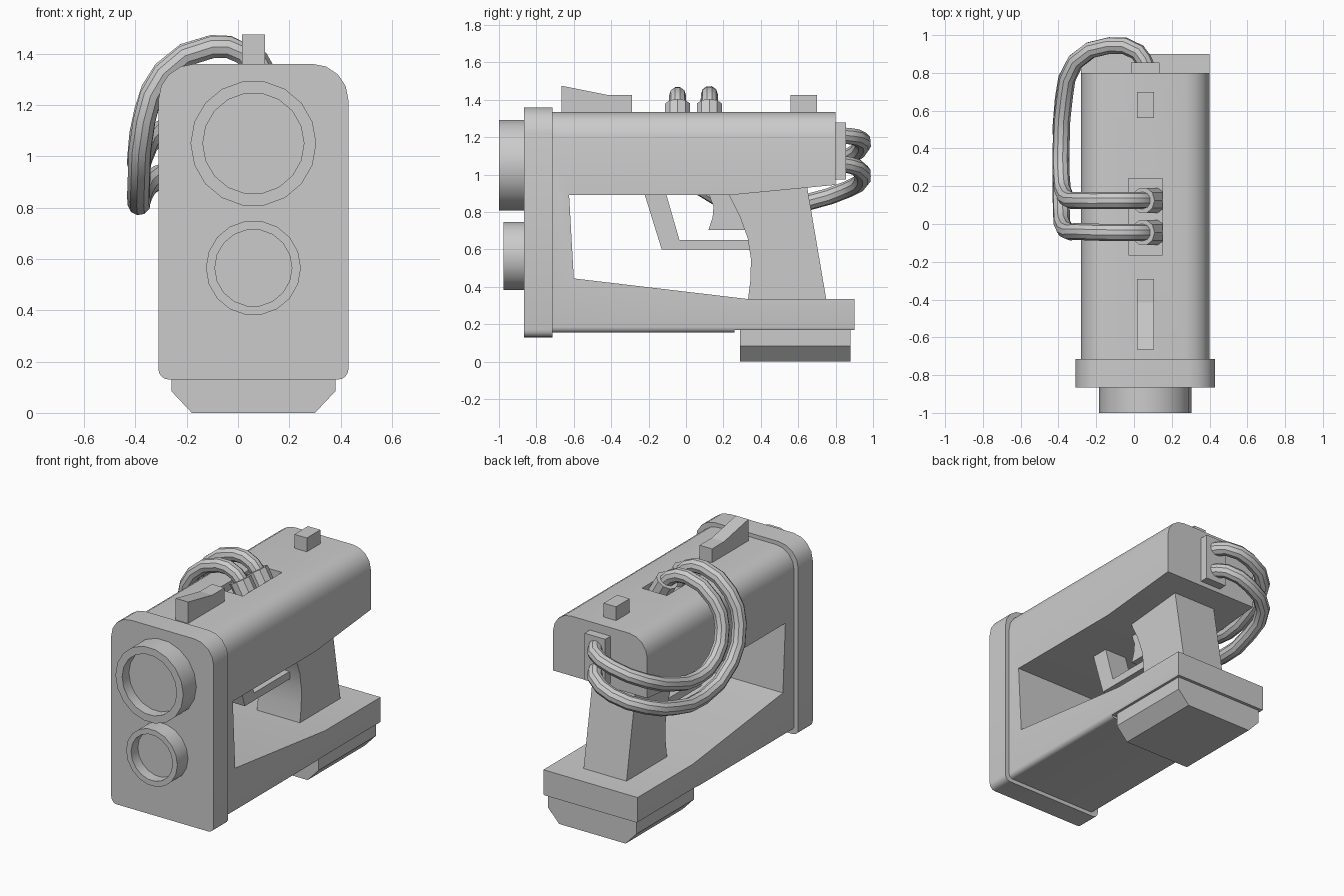
import bpy, bmesh, math
from mathutils import Vector

if "Cube" in bpy.data.objects:
    bpy.data.objects.remove(bpy.data.objects["Cube"])

CX = 0.06  # centre plane of the housing


def finish(name, bm, smooth=False):
    bmesh.ops.recalc_face_normals(bm, faces=bm.faces)
    me = bpy.data.meshes.new(name)
    bm.to_mesh(me)
    bm.free()
    ob = bpy.data.objects.new(name, me)
    bpy.context.collection.objects.link(ob)
    if smooth:
        shade(ob)
    return ob


def shade(ob):
    bpy.ops.object.select_all(action='DESELECT')
    bpy.context.view_layer.objects.active = ob
    ob.select_set(True)
    bpy.ops.object.shade_smooth_by_angle(angle=math.radians(35))


def prism(name, pts, axis, lo, hi, smooth=False):
    """Extrude a (y,z) outline along x, or an (x,z) outline along y."""
    bm = bmesh.new()
    put = (lambda p, d: (d, p[0], p[1])) if axis == 'X' else (lambda p, d: (p[0], d, p[1]))
    face = bm.faces.new([bm.verts.new(put(p, lo)) for p in pts])
    ext = bmesh.ops.extrude_face_region(bm, geom=[face])
    shift = Vector(put((0, 0), hi - lo))
    bmesh.ops.translate(bm, vec=shift, verts=[v for v in ext['geom'] if isinstance(v, bmesh.types.BMVert)])
    return finish(name, bm, smooth)


def box(name, x0, x1, y0, y1, z0, z1):
    return prism(name, [(y0, z0), (y1, z0), (y1, z1), (y0, z1)], 'X', x0, x1)


def section(half, z0, z1, r_top, r_bot):
    """Rounded rectangle around the centre plane."""
    pts = []
    for sx, z, r, a0 in ((1, z0, r_bot, -90), (1, z1, r_top, 0), (-1, z1, r_top, 90), (-1, z0, r_bot, 180)):
        cz = z + r if z == z0 else z - r
        for i in range(5):
            a = math.radians(a0 + 22.5 * i)
            pts.append((CX + sx * (half - r) + r * math.cos(a), cz + r * math.sin(a)))
    return pts


def cut(ob, cutter):
    m = ob.modifiers.new("cut", 'BOOLEAN')
    m.object, m.operation, m.solver = cutter, 'DIFFERENCE', 'EXACT'
    bpy.context.view_layer.objects.active = ob
    bpy.ops.object.modifier_apply(modifier=m.name)
    bpy.data.objects.remove(cutter, do_unlink=True)


def lathe(name, rings, centre, axis, n):
    """Closed stack of rings given as (distance along axis, radius)."""
    bm = bmesh.new()
    rot = Vector((0, 0, 1)).rotation_difference(Vector(axis)).to_matrix()
    loops = []
    for d, r in rings:
        loops.append([bm.verts.new(Vector(centre) + rot @ Vector((r * math.cos(2 * math.pi * i / n),
                      r * math.sin(2 * math.pi * i / n), d))) for i in range(n)])
    for a, b in zip(loops, loops[1:]):
        for i in range(n):
            bm.faces.new((a[i], a[(i + 1) % n], b[(i + 1) % n], b[i]))
    bm.faces.new(loops[0])
    bm.faces.new(loops[-1])
    return finish(name, bm, True)


# Main housing with the hand opening, open back, battery seat and hose recess cut out
body = prism("housing", section(0.34, 0.155, 1.335, 0.13, 0.03), 'Y', -0.74, 0.90)
cut(body, prism("opening_cutter", [(-0.625, 0.89), (0.23, 0.89), (0.80, 0.945), (0.80, 1.5), (1.1, 1.5),
                                   (1.1, 0.335), (0.33, 0.335), (-0.60, 0.445)], 'X', -1, 1))
cut(body, box("seat_cutter", -1, 1, 0.26, 1.1, 0, 0.17))
cut(body, box("recess_cutter", -0.03, 0.15, -0.165, 0.24, 1.28, 1.5))
shade(body)

# Front plate and the two hollow lens barrels
prism("front_plate", section(0.37, 0.13, 1.36, 0.14, 0.04), 'Y', -0.865, -0.715, True)
for name, z, r, ri, depth in (("upper_lens", 1.05, 0.245, 0.197, 1.0), ("lower_lens", 0.565, 0.185, 0.15, 0.975)):
    lathe(name, [(0.85, r), (depth, r), (depth, ri), (depth - 0.07, ri)], (CX, 0, z), (0, -1, 0), 18)

# Grip, trigger and guard
prism("grip", [(0.22, 0.91), (0.29, 0.77), (0.33, 0.66), (0.347, 0.55), (0.345, 0.44), (0.33, 0.32),
               (0.752, 0.32), (0.645, 0.95)], 'X', CX - 0.155, CX + 0.155, True)
prism("trigger", [(0.12, 0.90), (0.147, 0.83), (0.142, 0.77), (0.12, 0.705), (0.36, 0.705), (0.30, 0.90)],
      'X', CX - 0.06, CX + 0.06)
prism("trigger_guard", [(-0.223, 0.90), (-0.13, 0.60), (0.36, 0.60), (0.36, 0.65), (-0.035, 0.65), (-0.107, 0.90)],
      'X', CX - 0.08, CX + 0.08)

# Battery under the grip
prism("battery", [(-0.18, 0), (0.30, 0), (0.38, 0.085), (0.38, 0.18), (-0.26, 0.18), (-0.26, 0.085)],
      'Y', 0.29, 0.88)

# Sights and rear hose plate
prism("front_sight", [(-0.665, 1.32), (-0.665, 1.475), (-0.415, 1.425), (-0.29, 1.425), (-0.29, 1.32)],
      'X', 0.015, 0.105)
box("rear_sight", 0.015, 0.105, 0.56, 0.70, 1.32, 1.425)
box("hose_plate", -0.015, 0.135, 0.79, 0.855, 0.975, 1.28)

# Hose connectors, tilted toward the left side
for name, y in (("front_connector", -0.045), ("rear_connector", 0.125)):
    lathe(name, [(-0.12, 0.07), (0, 0.07)], (0.048, y, 1.37), (-0.5, 0, 0.87), 10)

# Two hoses looping from the connectors around the left side to the rear plate
paths = {
    "long_hose": [(0.08, -0.045, 1.32), (0.02, -0.045, 1.40), (-0.10, -0.045, 1.425), (-0.29, -0.04, 1.32),
                  (-0.365, -0.03, 1.14), (-0.385, 0.08, 0.93), (-0.385, 0.38, 0.815), (-0.375, 0.66, 0.855),
                  (-0.31, 0.86, 0.92), (-0.13, 0.945, 0.98), (0.02, 0.91, 1.04), (0.07, 0.82, 1.06)],
    "short_hose": [(0.08, 0.125, 1.32), (0.02, 0.125, 1.40), (-0.10, 0.125, 1.43), (-0.29, 0.125, 1.33),
                   (-0.36, 0.14, 1.18), (-0.385, 0.25, 1.02), (-0.385, 0.44, 0.965), (-0.37, 0.66, 1.01),
                   (-0.31, 0.86, 1.09), (-0.13, 0.945, 1.16), (0.02, 0.91, 1.20), (0.07, 0.82, 1.21)],
}
for name, pts in paths.items():
    cu = bpy.data.curves.new(name, 'CURVE')
    cu.dimensions, cu.bevel_depth, cu.bevel_resolution, cu.resolution_u = '3D', 0.045, 3, 2
    cu.use_fill_caps = True
    sp = cu.splines.new('BEZIER')
    sp.bezier_points.add(len(pts) - 1)
    for bp, p in zip(sp.bezier_points, pts):
        bp.co = p
        bp.handle_left_type = bp.handle_right_type = 'AUTO'
    ob = bpy.data.objects.new(name, cu)
    bpy.context.collection.objects.link(ob)
    bpy.ops.object.select_all(action='DESELECT')
    bpy.context.view_layer.objects.active = ob
    ob.select_set(True)
    bpy.ops.object.convert(target='MESH')
    shade(bpy.context.view_layer.objects.active)
